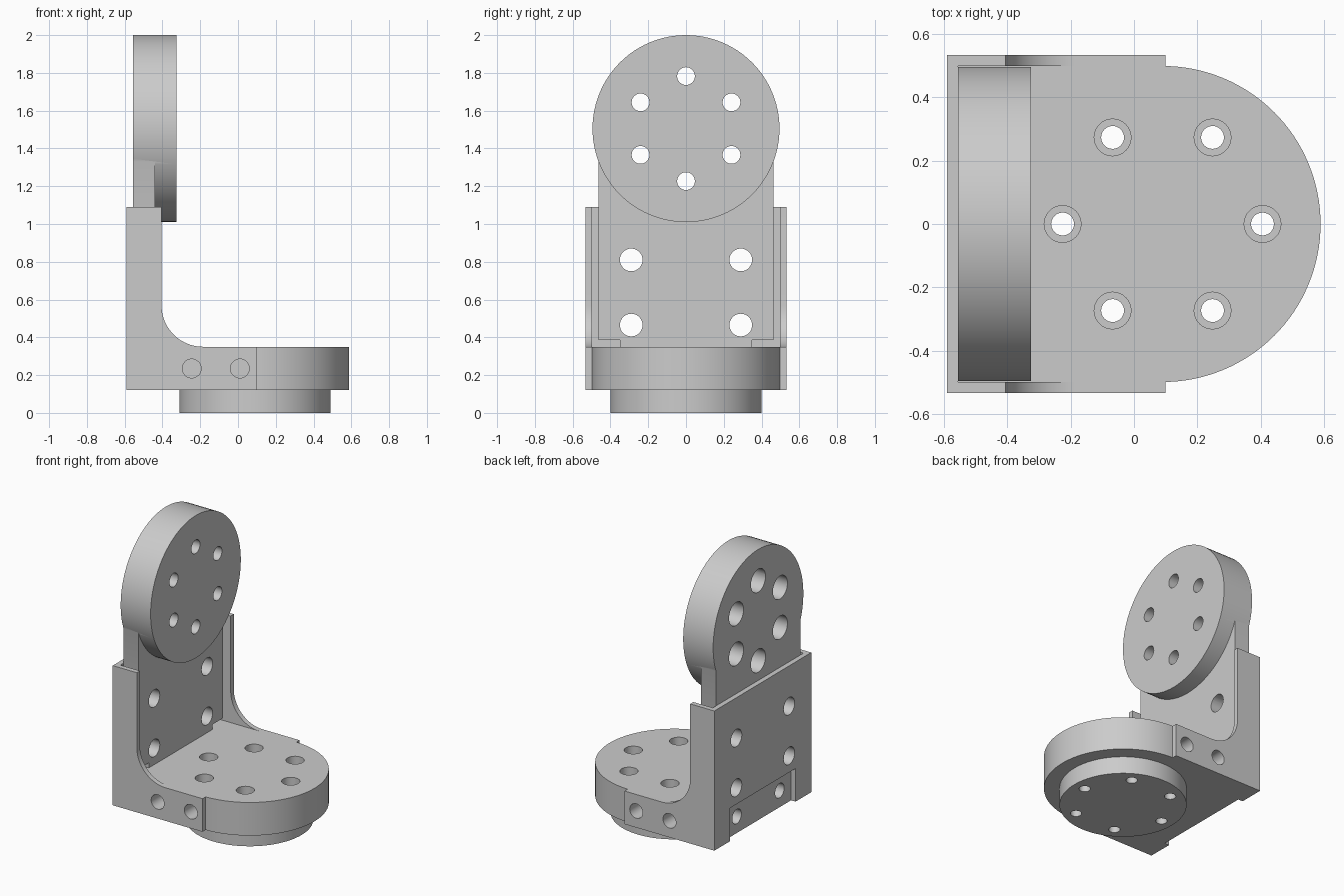
import bpy, bmesh, math
from mathutils import Vector

if "Cube" in bpy.data.objects:
    bpy.data.objects.remove(bpy.data.objects["Cube"], do_unlink=True)

grey = bpy.data.materials.new("light_grey")
grey.use_nodes = True
grey.diffuse_color = (0.6, 0.6, 0.6, 1)
grey.node_tree.nodes["Principled BSDF"].inputs["Base Color"].default_value = grey.diffuse_color


def prism(name, pts, axis, lo, hi):
    """Extrude a 2D outline along an axis between two positions."""
    place = {"x": lambda p, t: (t, p[0], p[1]),
             "y": lambda p, t: (p[0], t, p[1]),
             "z": lambda p, t: (p[0], p[1], t)}[axis]
    bm = bmesh.new()
    face = bm.faces.new([bm.verts.new(place(p, lo)) for p in pts])
    ext = bmesh.ops.extrude_face_region(bm, geom=[face])
    moved = [v for v in ext["geom"] if isinstance(v, bmesh.types.BMVert)]
    bmesh.ops.translate(bm, verts=moved, vec=Vector(place((0, 0), hi - lo)))
    bmesh.ops.recalc_face_normals(bm, faces=bm.faces)
    mesh = bpy.data.meshes.new(name)
    bm.to_mesh(mesh)
    bm.free()
    mesh.materials.append(grey)
    obj = bpy.data.objects.new(name, mesh)
    bpy.context.collection.objects.link(obj)
    return obj


def arc(cx, cy, r, start, end, n):
    angles = [math.radians(start + (end - start) * i / n) for i in range(n + 1)]
    return [(cx + r * math.cos(a), cy + r * math.sin(a)) for a in angles]


def cylinder(name, c, r, axis, lo, hi, n=32):
    return prism(name, arc(c[0], c[1], r, 0, 360, n)[:-1], axis, lo, hi)


def combine(obj, other, operation):
    """Apply a boolean and discard the second shape."""
    mod = obj.modifiers.new("combine", "BOOLEAN")
    mod.operation, mod.object, mod.solver = operation, other, "EXACT"
    bpy.context.view_layer.objects.active = obj
    bpy.ops.object.modifier_apply(modifier=mod.name)
    bpy.data.objects.remove(other, do_unlink=True)


def drill(obj, centres, r, axis, lo, hi):
    for c in centres:
        combine(obj, cylinder("drill_cutter", c, r, axis, lo, hi), "DIFFERENCE")


def ring(cx, cy, r, start):
    return arc(cx, cy, r, start, start + 360, 6)[:-1]


BACK, SHEET, PLATE = -0.59, -0.555, -0.44
LOW, TOP, WALL = 0.12, 0.35, 1.09
CX = 0.09

# Base: rounded slab on a smaller round foot
slab = prism("base_slab", [(SHEET, 0.498), (SHEET, -0.498)]
             + arc(CX, 0, 0.498, -90, 90, 64), "z", LOW, TOP)
foot = cylinder("base_foot", (CX, 0), 0.4, "z", 0, LOW, 96)
bolts = ring(CX, 0, 0.315, 0)
drill(slab, bolts, 0.058, "z", 0.05, 0.4)
drill(foot, bolts, 0.036, "z", -0.1, 0.2)

# Bracket: back sheet with a bottom notch, and two L-shaped cheeks
bracket = prism("bracket", [(-0.532, LOW), (-0.36, LOW), (-0.36, TOP), (0.36, TOP),
                            (0.36, LOW), (0.532, LOW), (0.532, WALL), (-0.532, WALL)],
                "x", BACK, SHEET)
cheek = ([(BACK, LOW), (0.1, LOW), (0.1, TOP)]
         + arc(-0.185, 0.57, 0.22, 270, 180, 20) + [(-0.405, WALL), (BACK, WALL)])
for lo, hi in ((-0.532, -0.498), (0.498, 0.532)):
    combine(bracket, prism("cheek", cheek, "y", lo, hi), "UNION")

# Upright: plate joined to the round mounting head
upright = prism("upright", [(-0.35, TOP), (0.35, TOP), (0.35, 0.385), (0.463, 0.385),
                            (0.463, 1.45), (-0.463, 1.45), (-0.463, 0.385), (-0.35, 0.385)],
                "x", SHEET, PLATE)
combine(upright, cylinder("head", (0, 1.505), 0.495, "x", SHEET, -0.325, 96), "UNION")
head_bolts = ring(0, 1.505, 0.278, 90)
drill(upright, head_bolts, 0.08, "x", -0.7, PLATE)
drill(upright, head_bolts, 0.047, "x", -0.7, -0.2)

# Wall bolt holes
wall_bolts = [(y, z) for y in (-0.29, 0.29) for z in (0.465, 0.81)]
for part in (upright, bracket):
    drill(part, wall_bolts, 0.06, "x", -0.7, -0.3)

# Blind screw holes in the slab sides and back
for s in (-1, 1):
    lo, hi = sorted((s * 0.36, s * 0.6))
    for part in (slab, bracket):
        drill(part, [(-0.245, 0.235), (0.01, 0.235)], 0.05, "y", lo, hi)
drill(slab, [(-0.235, 0.235), (0.235, 0.235)], 0.05, "x", -0.7, -0.41)

# Smooth shading with sharp edges
bpy.ops.object.select_all(action="DESELECT")
for part in (slab, foot, bracket, upright):
    part.select_set(True)
bpy.context.view_layer.objects.active = slab
bpy.ops.object.shade_smooth_by_angle(angle=math.radians(30))
